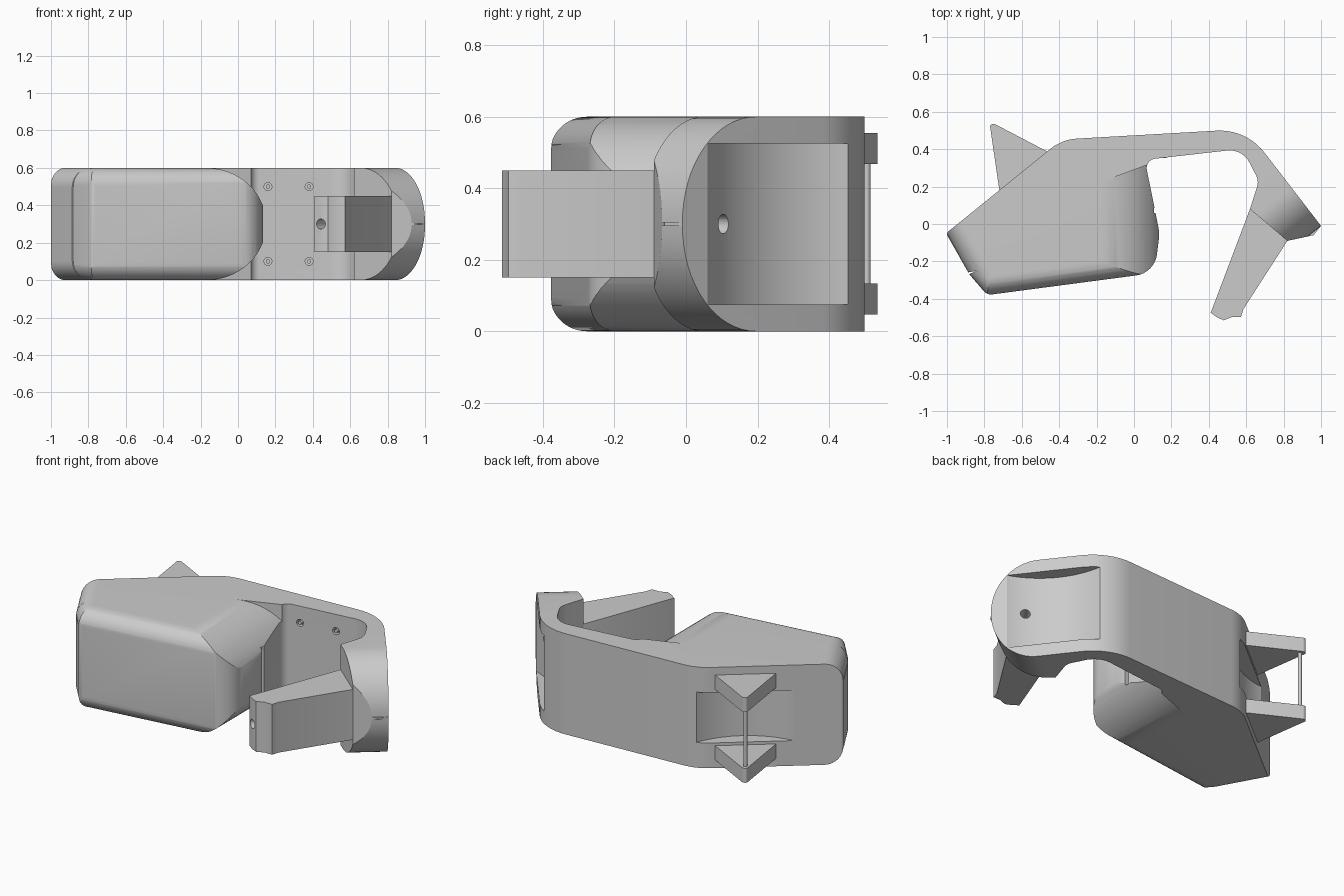
import bpy, bmesh, math
from mathutils import Vector

if "Cube" in bpy.data.objects:
    bpy.data.objects.remove(bpy.data.objects["Cube"])

H = 0.6  # body height


def loft(name, ring_a, ring_b):
    """Closed solid between two matching rings of 3D points."""
    bm = bmesh.new()
    a = [bm.verts.new(p) for p in ring_a]
    b = [bm.verts.new(p) for p in ring_b]
    n = len(a)
    bm.faces.new(a)
    bm.faces.new(b[::-1])
    for i in range(n):
        j = (i + 1) % n
        bm.faces.new((a[i], b[i], b[j], a[j]))
    bmesh.ops.recalc_face_normals(bm, faces=bm.faces[:])
    me = bpy.data.meshes.new(name)
    bm.to_mesh(me)
    bm.free()
    ob = bpy.data.objects.new(name, me)
    bpy.context.collection.objects.link(ob)
    return ob


def prism(name, pts, z0, z1):
    return loft(name, [(x, y, z0) for x, y in pts], [(x, y, z1) for x, y in pts])


def rod(name, p, q, r, n=24):
    p, q = Vector(p), Vector(q)
    rot = (q - p).to_track_quat('Z', 'Y')
    ring = [rot @ Vector((r * math.cos(2 * math.pi * i / n), r * math.sin(2 * math.pi * i / n), 0))
            for i in range(n)]
    return loft(name, [p + v for v in ring], [q + v for v in ring])


def rounded(corners, n=10):
    """Polygon from (x, y, radius) corners with arcs."""
    out = []
    for i, (x, y, r) in enumerate(corners):
        p = Vector((x, y))
        if r == 0:
            out.append(p)
            continue
        u = (Vector(corners[i - 1][:2]) - p).normalized()
        v = (Vector(corners[(i + 1) % len(corners)][:2]) - p).normalized()
        half = u.angle(v) / 2
        c = p + (u + v).normalized() * (r / math.sin(half))
        t = r / math.tan(half)
        s, e = p + u * t - c, p + v * t - c
        ang = math.pi - 2 * half
        for k in range(n + 1):
            f = k / n
            out.append(c + (s * math.sin((1 - f) * ang) + e * math.sin(f * ang)) / math.sin(ang))
    return [(p.x, p.y) for p in out]


def edge_cutters(p, inward, ru, rz, s0, s1, out=0.2, slant=0.0, n=16):
    """Pair of cutters rounding the top and bottom edge along one direction."""
    p, d = Vector(p), Vector(inward).normalized()
    along = Vector((-d.y, d.x))
    if along.y < 0:
        along = -along
    prof = [(ru - ru * math.sin(a), H - rz + rz * math.cos(a))
            for a in [k / n * math.pi / 2 for k in range(n + 1)]]
    prof += [(-out, H - rz), (-out, H + 0.2), (ru, H + 0.2)]
    res = []
    for flip in (False, True):
        rings = []
        for end, k in ((s0, 0), (s1, slant)):
            ring = []
            for u, z in prof:
                q = p + d * u + along * (end + k * u)
                ring.append((q.x, q.y, H - z if flip else z))
            rings.append(ring)
        res.append(loft("cutter", *rings))
    return res


def carve(ob, cutters):
    """Subtract every cutter and remove it."""
    for c in cutters:
        c.hide_render = True
        m = ob.modifiers.new("cut", 'BOOLEAN')
        m.operation, m.solver, m.object = 'DIFFERENCE', 'EXACT', c
    dg = bpy.context.evaluated_depsgraph_get()
    me = bpy.data.meshes.new_from_object(ob.evaluated_get(dg))
    ob.modifiers.clear()
    ob.data = me
    for c in cutters:
        bpy.data.objects.remove(c)


# Main body: block, bridge and right end in one outline
body = prism("body", rounded([
    (-1.005, -0.05, 0.02), (-0.385, 0.452, 0.25), (0.6, 0.508, 0.3), (1.0, -0.01, 0),
    (0.96, -0.06, 0), (0.82, -0.09, 0), (0.62, 0.08, 0), (0.668, 0.23, 0.08),
    (0.58, 0.402, 0.12), (0.058, 0.343, 0.05), (0.137, -0.05, 0.2), (0.11, -0.262, 0.13),
    (-0.785, -0.38, 0.05), (-0.88, -0.27, 0)]), 0, H)

cuts = []
# Rounded grip on the right side of the block
cuts += edge_cutters((0.15, 0), (-1, 0), 0.32, 0.298, -0.6, 0.345, out=0.01, slant=-0.37)
# Semicircular right end
cuts += edge_cutters((1.0, -0.01), (-0.62, 0.78), 0.26, 0.295, -0.4, 0.25)
# Rounded front, corner and left edges of the block
cuts += edge_cutters((-0.35, -0.323), (-0.13, 0.99), 0.1, 0.1, -0.6, 0.6)
cuts[-1].name = "cutter_front"
cuts += edge_cutters((-0.94, -0.16), (0.87, 0.48), 0.1, 0.1, -0.3, 0.3)
cuts += edge_cutters((-0.83, -0.325), (0.76, 0.65), 0.08, 0.09, -0.2, 0.2)
# Concave pockets in both outer slopes
for centre, nrm, z0, z1 in (((0.78, 0.275), (0.79, 0.61), 0.075, 0.525),
                            ((-0.58, 0.29), (-0.63, 0.78), 0.15, 0.45)):
    c = Vector(centre) + Vector(nrm) * 0.416
    cuts.append(rod("cutter", (c.x, c.y, z0), (c.x, c.y, z1), 0.496, 128))
# Small notches in the grip and the left corner
cuts.append(prism("cutter", [(0.075, 0.06), (0.2, 0.06), (0.2, 0.1), (0.1, 0.085)], 0.15, 0.45))
cuts.append(prism("cutter", [(-0.84, -0.25), (-0.92, -0.285), (-0.92, -0.265)], -0.1, 0.7))
# Screw holes in the inner wall
screws = [(x, y, z) for x, y in ((0.16, 0.353), (0.38, 0.379)) for z in (0.1, 0.5)]
for x, y, z in screws:
    cuts.append(rod("cutter", (x, y - 0.05, z), (x, y + 0.03, z), 0.021))


def channel():
    return rod("cutter", (0.4, -0.56, 0.3), (0.94, 0.232, 0.3), 0.027)


carve(body, cuts + [channel()])
parts = [body]

for x, y, z in screws:
    parts.append(rod("screw_pin", (x, y, z), (x, y + 0.04, z), 0.011))

# Arm reaching forward
arm = prism("arm", [(0.66, 0.12), (0.62, 0.08), (0.41, -0.475), (0.445, -0.5), (0.48, -0.515),
                    (0.525, -0.497), (0.572, -0.497), (0.585, -0.455), (0.82, -0.09),
                    (0.84, -0.06)], 0.15, 0.45)
carve(arm, [channel()])
parts.append(arm)

# Two fins on the back slope with a pin between them
fin = rounded([(-0.43, 0.37, 0), (-0.755, 0.54, 0.02), (-0.77, 0.525, 0.01), (-0.717, 0.16, 0)], 5)
for z in (0.047, 0.468):
    parts.append(prism("fin", fin, z, z + 0.086))
parts.append(rod("fin_pin", (-0.745, 0.505, 0.1), (-0.745, 0.505, 0.5), 0.011))

# Smooth curves, keep edges sharp
for ob in parts:
    bpy.ops.object.select_all(action='DESELECT')
    ob.select_set(True)
    bpy.context.view_layer.objects.active = ob
    bpy.ops.object.shade_smooth_by_angle(angle=math.radians(25))
